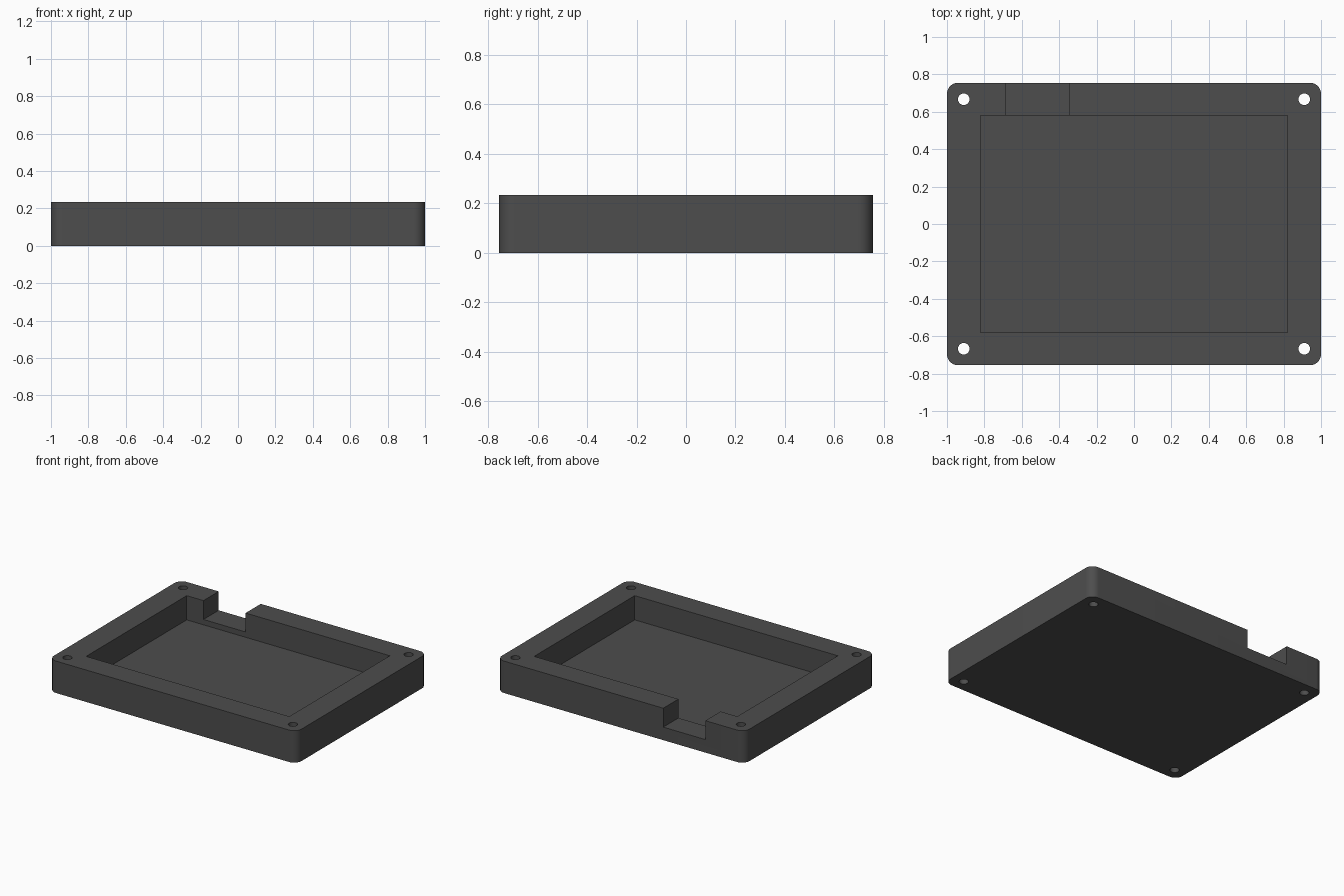
import bpy, bmesh, math

if "Cube" in bpy.data.objects:
    bpy.data.objects.remove(bpy.data.objects["Cube"])

HEIGHT, HALF_X, HALF_Y = 0.233, 1.0, 0.755
POCKET_X, POCKET_Y = 0.82, 0.58
POCKET_FLOOR, NOTCH_FLOOR = 0.056, 0.095

grey = bpy.data.materials.new("dark_grey")
grey.diffuse_color = (0.075, 0.075, 0.075, 1)
grey.use_nodes = True
grey.node_tree.nodes["Principled BSDF"].inputs["Base Color"].default_value = grey.diffuse_color


def box(name, x0, x1, y0, y1, z0, z1):
    bpy.ops.mesh.primitive_cube_add(size=1)
    ob = bpy.context.object
    ob.name = name
    for v in ob.data.vertices:
        v.co = (x1 if v.co.x > 0 else x0, y1 if v.co.y > 0 else y0, z1 if v.co.z > 0 else z0)
    ob.data.materials.append(grey)
    return ob


def cut(target, cutter):
    """Subtract the cutter from the target and remove it."""
    mod = target.modifiers.new("cut", 'BOOLEAN')
    mod.operation, mod.solver, mod.object = 'DIFFERENCE', 'EXACT', cutter
    bpy.context.view_layer.objects.active = target
    bpy.ops.object.modifier_apply(modifier=mod.name)
    bpy.data.objects.remove(cutter, do_unlink=True)


# Tray block with rounded vertical corners
tray = box("tray", -HALF_X, HALF_X, -HALF_Y, HALF_Y, 0, HEIGHT)
bm = bmesh.new()
bm.from_mesh(tray.data)
uprights = [e for e in bm.edges if abs(e.verts[0].co.z - e.verts[1].co.z) > 0.1]
bmesh.ops.bevel(bm, geom=uprights, offset=0.06, segments=10, profile=0.5, affect='EDGES')
bm.to_mesh(tray.data)
bm.free()

# Open pocket and the cable notch through the back wall
cut(tray, box("pocket_cutter", -POCKET_X, POCKET_X, -POCKET_Y, POCKET_Y, POCKET_FLOOR, 0.4))
cut(tray, box("notch_cutter", -0.685, -0.345, POCKET_Y - 0.1, HALF_Y + 0.1, NOTCH_FLOOR, 0.4))

# Screw holes through the four corners
for sx in (-1, 1):
    for sy in (-1, 1):
        bpy.ops.mesh.primitive_cylinder_add(vertices=32, radius=0.031, depth=1,
                                            location=(sx * 0.91, sy * 0.667, 0.1))
        hole = bpy.context.object
        hole.data.materials.append(grey)
        cut(tray, hole)

# Smooth round walls, sharp edges elsewhere
bpy.ops.object.select_all(action='DESELECT')
tray.select_set(True)
bpy.context.view_layer.objects.active = tray
bpy.ops.object.shade_smooth_by_angle(angle=math.radians(30))
